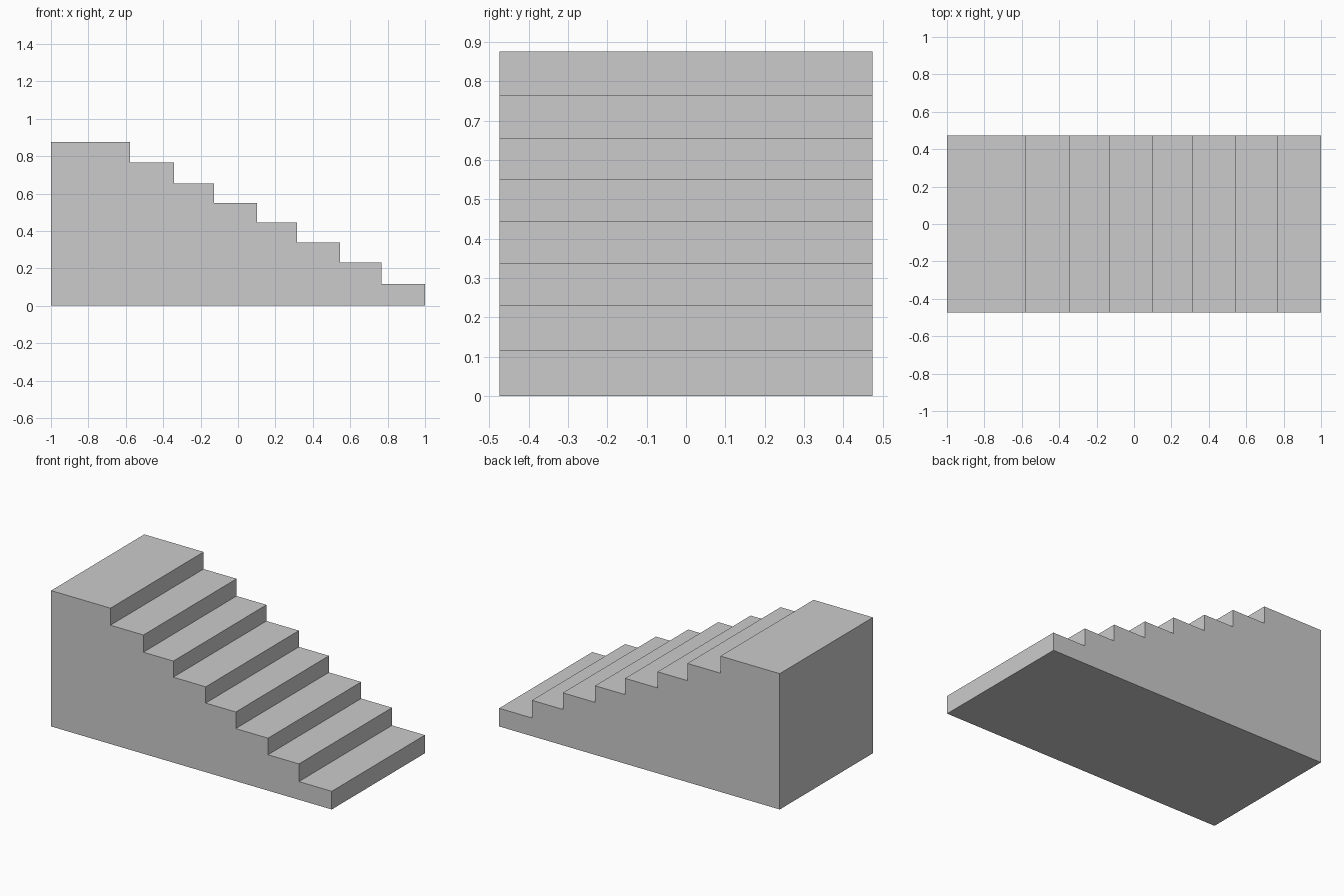
import bpy, bmesh

if "Cube" in bpy.data.objects:
    bpy.data.objects.remove(bpy.data.objects["Cube"])

HALF_WIDTH = 0.474

# (right edge x, tread height z) for the landing and each step going down
STEPS = [(-0.577, 0.875), (-0.342, 0.765), (-0.129, 0.654), (0.102, 0.55),
         (0.316, 0.445), (0.546, 0.338), (0.766, 0.231), (1.0, 0.117)]

# Side profile: bottom edge start, then tread and riser corners, then bottom edge end
profile = [(-1.0, 0.0)]
left = -1.0
for right, height in STEPS:
    profile += [(left, height), (right, height)]
    left = right
profile.append((1.0, 0.0))

# Solid staircase: extrude the profile across the width
bm = bmesh.new()
side = bm.faces.new([bm.verts.new((x, -HALF_WIDTH, z)) for x, z in profile])
extruded = bmesh.ops.extrude_face_region(bm, geom=[side], use_keep_orig=True)
verts = [v for v in extruded["geom"] if isinstance(v, bmesh.types.BMVert)]
bmesh.ops.translate(bm, verts=verts, vec=(0, 2 * HALF_WIDTH, 0))
bmesh.ops.recalc_face_normals(bm, faces=bm.faces)

mesh = bpy.data.meshes.new("staircase")
bm.to_mesh(mesh)
bm.free()
staircase = bpy.data.objects.new("staircase", mesh)
bpy.context.collection.objects.link(staircase)
